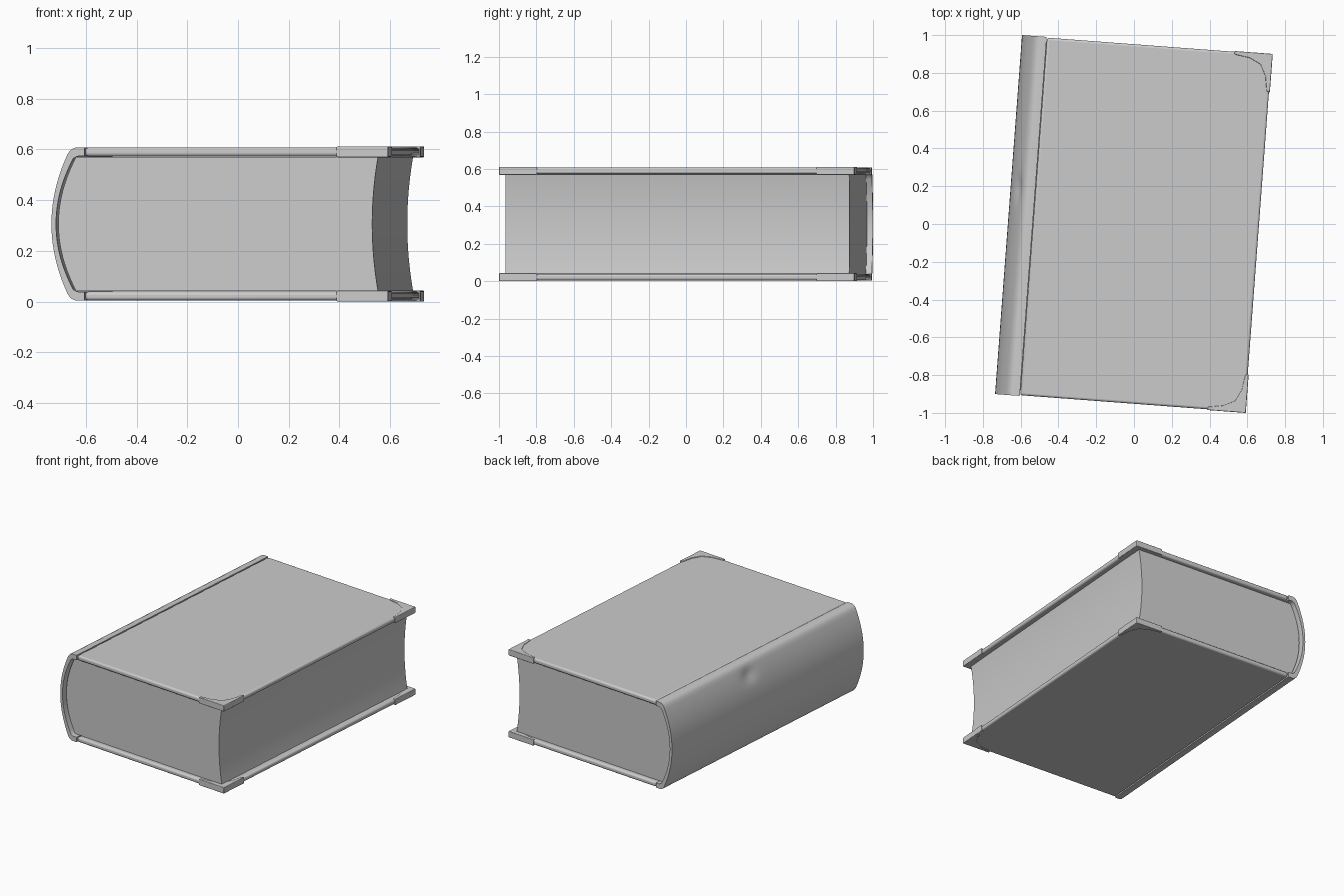
import bpy, bmesh, math

if "Cube" in bpy.data.objects:
    bpy.data.objects.remove(bpy.data.objects["Cube"], do_unlink=True)

grey = bpy.data.materials.new("plain grey")
grey.use_nodes = True
colour = (0.6, 0.6, 0.6, 1)
grey.diffuse_color = colour
grey.node_tree.nodes["Principled BSDF"].inputs["Base Color"].default_value = colour

TURN = math.radians(-4.3)       # the book lies slightly turned
HALF = 0.953                    # half the length of the cover
MID = 0.306                     # half the height


def finish(name, bm, bevel=0):
    """Turn a bmesh into a turned, smooth-shaded grey object."""
    bmesh.ops.recalc_face_normals(bm, faces=bm.faces)
    mesh = bpy.data.meshes.new(name)
    bm.to_mesh(mesh)
    bm.free()
    mesh.materials.append(grey)
    ob = bpy.data.objects.new(name, mesh)
    bpy.context.collection.objects.link(ob)
    ob.rotation_euler.z = TURN
    if bevel:
        mod = ob.modifiers.new("soft edges", 'BEVEL')
        mod.width = bevel
        mod.segments = 3
    bpy.ops.object.select_all(action='DESELECT')
    ob.select_set(True)
    bpy.context.view_layer.objects.active = ob
    bpy.ops.object.shade_smooth_by_angle(angle=math.radians(35))
    return ob


def prism(rings):
    """Skin a list of equal rings of points and cap both ends."""
    bm = bmesh.new()
    loops = [[bm.verts.new(p) for p in ring] for ring in rings]
    n = len(loops[0])
    for a, b in zip(loops, loops[1:]):
        for i in range(n):
            j = (i + 1) % n
            bm.faces.new((a[i], a[j], b[j], b[i]))
    bm.faces.new(loops[0])
    bm.faces.new(loops[-1])
    return bm


def bow(x, depth, half, steps=20):
    """Shallow curve from bottom to top, offset by depth at its ends."""
    ts = [-1 + 2 * i / steps for i in range(steps + 1)]
    return [(x + depth * t * t, MID + half * t) for t in ts]


def along(profile, half, steps=1):
    return [[(x, -half + 2 * half * i / steps, z) for x, z in profile]
            for i in range(steps + 1)]


# Page block: rounded back, hollow fore edge
pages = bow(-0.641, 0.07, 0.264) + bow(0.6, 0.023, 0.264)[::-1]
finish("page_block", prism(along(pages, 0.922)))

# Spine: curved wrap running onto both boards as far as the hinge seam
def flap(points):
    return [(x, MID - h) for x, h in points], [(x, MID + h) for x, h in reversed(points)]

low, high = flap([(-0.535, 0.301), (-0.572, 0.301), (-0.588, 0.294)])
outer = low + bow(-0.666, 0.066, 0.28, 28) + high
low, high = flap([(-0.535, 0.268), (-0.565, 0.267)])
inner = low + bow(-0.648, 0.068, 0.258, 28) + high
bm = prism(along(outer + inner[::-1], HALF, 90))
for v in bm.verts:              # small dent near the top of the spine
    d = ((v.co.y - 0.14) / 0.06) ** 2 + ((v.co.z - 0.52) / 0.04) ** 2
    if v.co.x < -0.57:
        v.co.x += 0.014 * math.exp(-d)
finish("spine", bm)

for side, name in ((1, "upper"), (-1, "lower")):
    # Cover board with rounded edges
    x0, x1, y1 = -0.533, 0.66, HALF - 0.004
    outline = [(x0, -y1), (x1, -y1), (x1, y1), (x0, y1)]
    board = [[(x, y, MID + side * h) for x, y in outline] for h in (0.267, 0.301)]
    finish(name + "_board", prism(board), 0.012)

    # Corner guards with a scooped inner edge
    for end, where in ((-1, "front"), (1, "back")):
        cuts = [(0, 0), (0.205, 0), (0.2, 0.018), (0.12, 0.03), (0.06, 0.06),
                (0.03, 0.12), (0.018, 0.2), (0, 0.205)]
        guard = [[(0.665 - a, end * (HALF - b), MID + side * h) for a, b in cuts]
                 for h in (0.263, 0.306)]
        finish(f"{name}_{where}_corner", prism(guard), 0.004)
